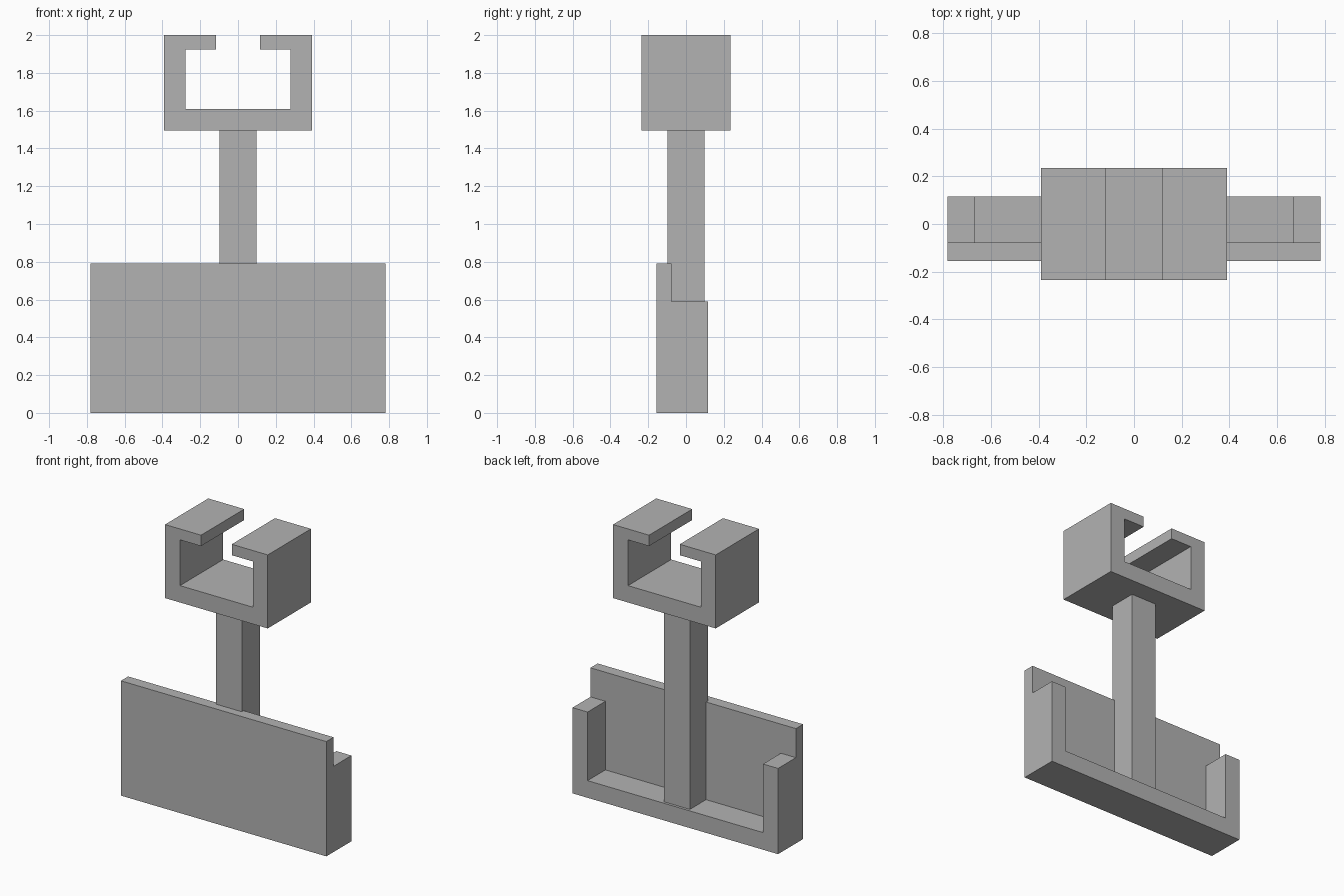
import bpy
import bmesh

cube = bpy.data.objects.get("Cube")
if cube:
    bpy.data.objects.remove(cube, do_unlink=True)

# Single plain grey finish
grey = bpy.data.materials.new("plain_grey")
grey.use_nodes = True
colour = (0.45, 0.45, 0.45, 1)
grey.diffuse_color = colour
grey.node_tree.nodes["Principled BSDF"].inputs["Base Color"].default_value = colour


def extrude_profile(name, half, y0, y1):
    """Mirror a right-hand (x, z) outline across x = 0 and extrude it along y."""
    outline = half + [(-x, z) for x, z in reversed(half)]
    bm = bmesh.new()
    face = bm.faces.new([bm.verts.new((x, y0, z)) for x, z in outline])
    result = bmesh.ops.extrude_face_region(bm, geom=[face])
    moved = [v for v in result["geom"] if isinstance(v, bmesh.types.BMVert)]
    bmesh.ops.translate(bm, verts=moved, vec=(0, y1 - y0, 0))
    bmesh.ops.recalc_face_normals(bm, faces=bm.faces)
    mesh = bpy.data.meshes.new(name)
    bm.to_mesh(mesh)
    bm.free()
    mesh.materials.append(grey)
    obj = bpy.data.objects.new(name, mesh)
    bpy.context.collection.objects.link(obj)
    return obj


# Tall front plate
extrude_profile("front_plate", [(0.782, 0), (0.782, 0.79)], -0.156, -0.078)

# U-shaped rim behind the plate: floor and two side walls
extrude_profile("tray_rim", [(0.782, 0), (0.782, 0.59), (0.668, 0.59), (0.668, 0.118)],
                -0.078, 0.116)

# Square post standing on the rim floor
extrude_profile("post", [(0.098, 0.118), (0.098, 1.494)], -0.098, 0.098)

# Open-topped clamp with inward lips
extrude_profile("clamp", [(0.391, 1.494), (0.391, 2), (0.117, 2), (0.117, 1.925),
                          (0.277, 1.925), (0.277, 1.61)], -0.235, 0.235)
